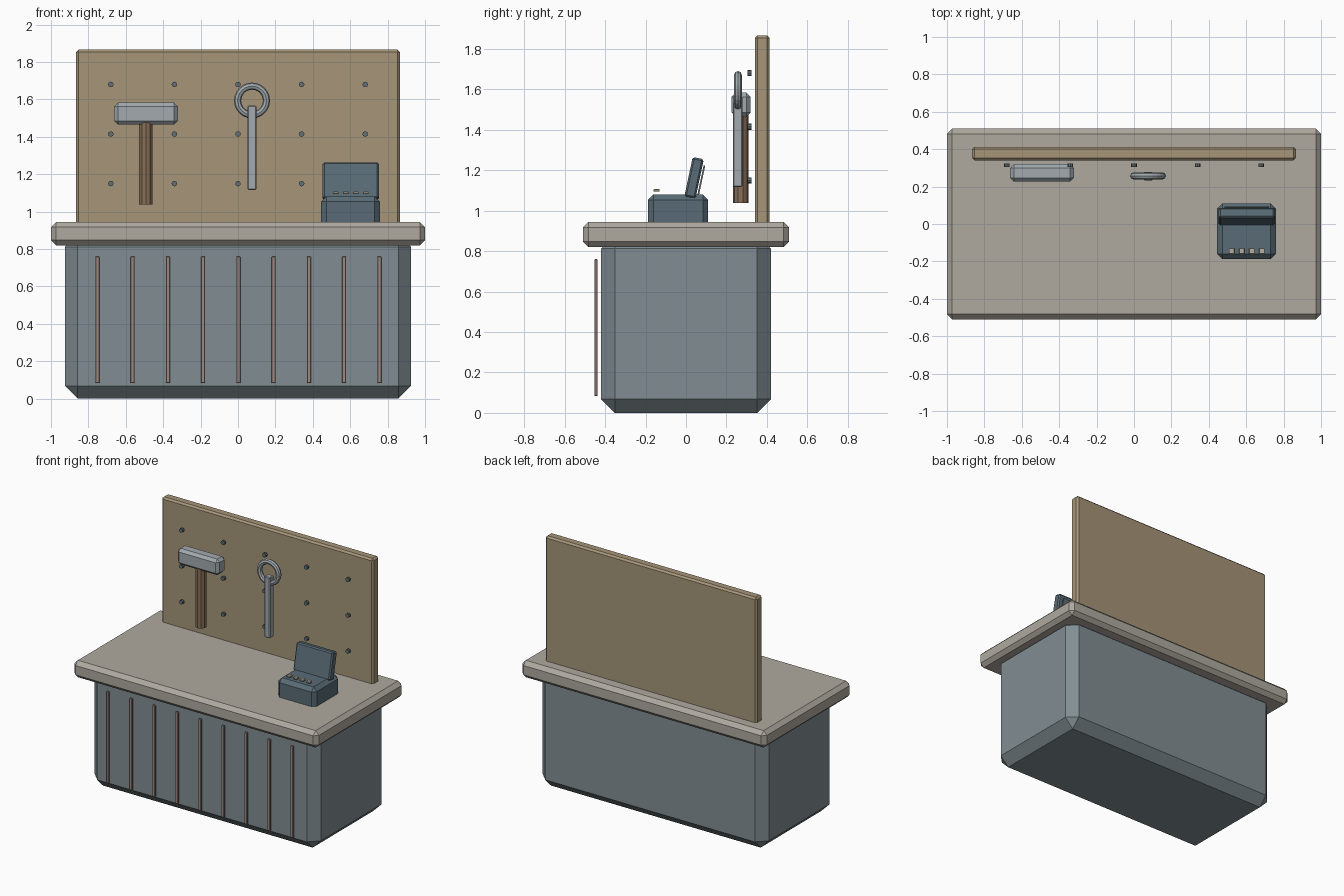
import bpy, bmesh, math
from mathutils import Matrix

if "Cube" in bpy.data.objects:
    bpy.data.objects.remove(bpy.data.objects["Cube"])


def material(name, rgb):
    m = bpy.data.materials.new(name)
    m.diffuse_color = (*rgb, 1)
    m.use_nodes = True
    m.node_tree.nodes["Principled BSDF"].inputs["Base Color"].default_value = m.diffuse_color
    return m


STEEL_BLUE = material("painted_steel", (0.22, 0.27, 0.29))
STONE = material("worktop", (0.43, 0.40, 0.35))
BOARD = material("board", (0.38, 0.30, 0.19))
DARK = material("dark_metal", (0.12, 0.16, 0.18))
CASE = material("case_blue", (0.10, 0.15, 0.18))
METAL = material("bare_metal", (0.36, 0.40, 0.43))
WOOD = material("wood", (0.25, 0.16, 0.10))
COPPER = material("trim", (0.34, 0.25, 0.22))
KEY = material("keys", (0.48, 0.42, 0.34))


def finish(name, bm, mat):
    me = bpy.data.meshes.new(name)
    bm.to_mesh(me)
    bm.free()
    ob = bpy.data.objects.new(name, me)
    bpy.context.collection.objects.link(ob)
    me.materials.append(mat)
    return ob


def box(name, x, y, z, mat, bevel=0.0):
    """Chamfered box given as (min, max) ranges per axis."""
    bm = bmesh.new()
    bmesh.ops.create_cube(bm, size=1)
    size = [r[1] - r[0] for r in (x, y, z)]
    bmesh.ops.scale(bm, vec=size, verts=bm.verts)
    ob = finish(name, bm, mat)
    ob.location = [(r[0] + r[1]) / 2 for r in (x, y, z)]
    if bevel:
        mod = ob.modifiers.new("chamfer", 'BEVEL')
        mod.width, mod.segments = bevel, 1
    return ob


def cylinder(name, loc, r, length, mat, sides, along_y=False):
    bm = bmesh.new()
    rot = Matrix.Rotation(math.pi / 2, 4, 'X') if along_y else Matrix()
    bmesh.ops.create_cone(bm, cap_ends=True, segments=sides, radius1=r,
                          radius2=r, depth=length, matrix=rot)
    ob = finish(name, bm, mat)
    ob.location = loc
    return ob


# Cabinet and worktop
box("cabinet", (-0.925, 0.925), (-0.42, 0.42), (0, 0.88), STEEL_BLUE, 0.068)
box("worktop", (-1, 1), (-0.51, 0.51), (0.82, 0.945), STONE, 0.028)

# Vertical trim strips on the cabinet front
for i in range(9):
    x = -0.752 + i * 0.1885
    box(f"trim_strip_{i + 1}", (x - 0.011, x + 0.011), (-0.453, -0.437),
        (0.083, 0.76), COPPER, 0.003)

# Tool board with a grid of pegs
box("tool_board", (-0.865, 0.865), (0.34, 0.413), (0.92, 1.867), BOARD, 0.013)
for row in range(3):
    for col in range(5):
        cylinder(f"peg_{row + 1}_{col + 1}",
                 (-0.68 + col * 0.34, 0.314, 1.15 + row * 0.265),
                 0.015, 0.02, DARK, 8, True)

# Hammer
box("hammer_head", (-0.662, -0.322), (0.226, 0.32), (1.465, 1.583), METAL, 0.02)
cylinder("hammer_handle", (-0.492, 0.27, 1.27), 0.038, 0.465, WOOD, 10)

# Ring spanner: torus head and flat shank
bpy.ops.mesh.primitive_torus_add(
    location=(0.075, 0.257, 1.594), rotation=(math.pi / 2, 0, 0),
    major_segments=24, minor_segments=8, major_radius=0.077, minor_radius=0.019)
ring = bpy.context.object
ring.name = "spanner_ring"
ring.data.materials.append(METAL)
box("spanner_shank", (0.052, 0.098), (0.232, 0.279), (1.117, 1.567), METAL, 0.005)

# Small case with a tilted lid, rear plate and keys
box("case_body", (0.445, 0.758), (-0.188, 0.11), (0.915, 1.08), CASE, 0.027)
tilt = math.radians(-12)
lid = box("case_lid", (0.453, 0.753), (0.014, 0.07), (1.063, 1.262), CASE, 0.009)
lid.location.y = 0.04
lid.rotation_euler.x = tilt
plate = box("lid_plate", (0.483, 0.723), (0.07, 0.078), (1.06, 1.225), DARK)
plate.rotation_euler.x = tilt
for i in range(4):
    x = 0.522 + i * 0.054
    box(f"key_{i + 1}", (x - 0.015, x + 0.015), (-0.16, -0.13),
        (1.094, 1.107), KEY, 0.002)
